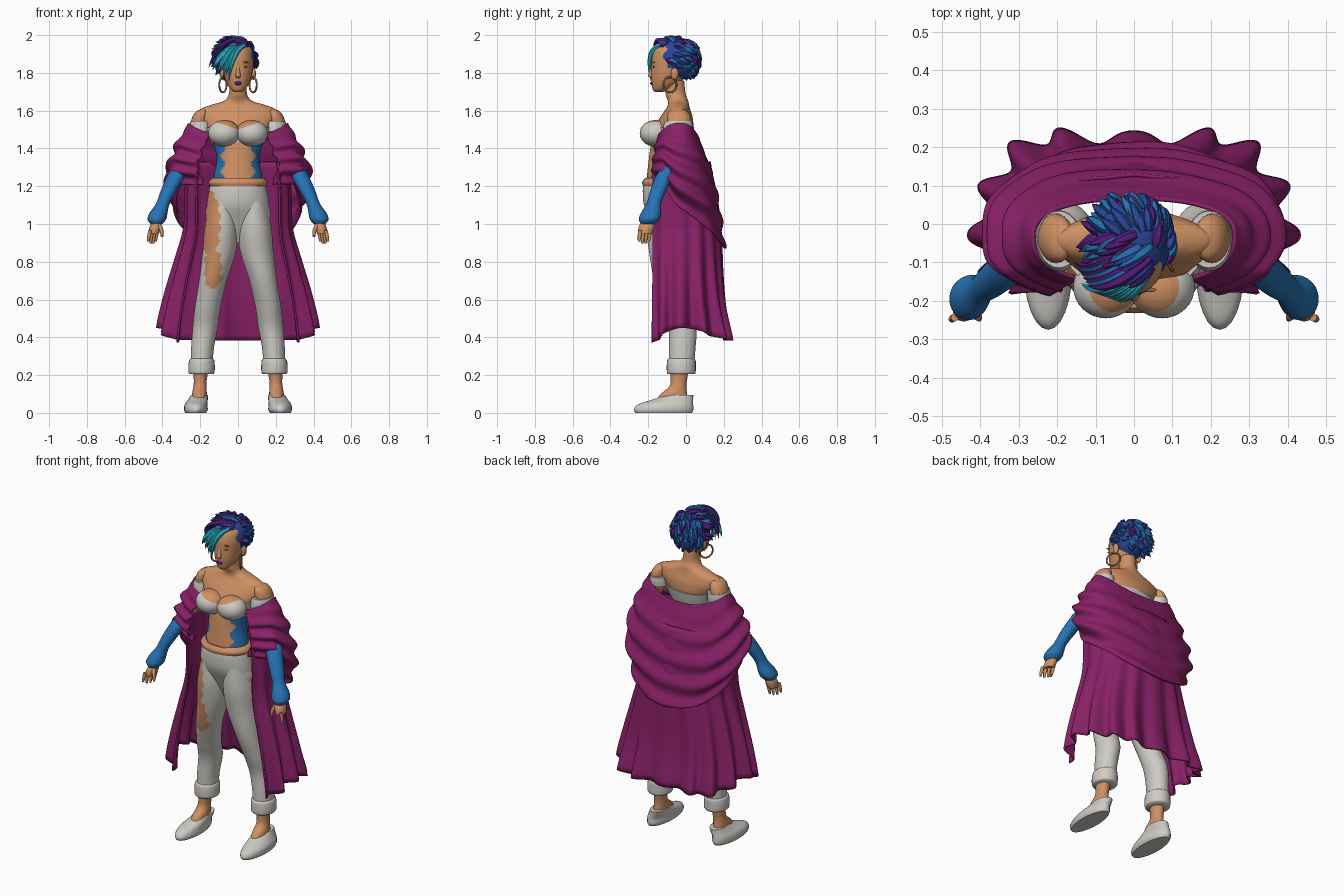
import bpy, bmesh, math, random
from mathutils import Vector, Matrix

random.seed(4)
cube = bpy.data.objects.get("Cube")
if cube:
    bpy.data.objects.remove(cube, do_unlink=True)


def material(name, r, g, b):
    m = bpy.data.materials.new(name)
    m.use_nodes = True
    m.diffuse_color = (r, g, b, 1)
    m.node_tree.nodes["Principled BSDF"].inputs["Base Color"].default_value = (r, g, b, 1)
    return m


skin = material("skin", 0.62, 0.28, 0.125)
white = material("white_cloth", 0.62, 0.6, 0.56)
magenta = material("magenta_cloth", 0.25, 0.015, 0.135)
blue = material("bright_blue", 0.02, 0.17, 0.46)
navy = material("dark_blue", 0.022, 0.06, 0.31)
purple = material("purple", 0.09, 0.012, 0.2)
cyan = material("cyan", 0.025, 0.46, 0.6)
brown = material("brown", 0.36, 0.16, 0.07)
made = []


def finish(name, bm, mats, paint=None):
    """Turn a bmesh into an object, choosing face colours by a rule."""
    bmesh.ops.recalc_face_normals(bm, faces=bm.faces)
    for f in bm.faces:
        f.material_index = int(paint(f.calc_center_median())) if paint else 0
    me = bpy.data.meshes.new(name)
    bm.to_mesh(me)
    bm.free()
    for m in mats:
        me.materials.append(m)
    ob = bpy.data.objects.new(name, me)
    bpy.context.collection.objects.link(ob)
    made.append(ob)
    return ob


def spline(keys, t):
    """Smooth interpolation through evenly spaced rows."""
    n = len(keys) - 1
    i = min(int(t * n), n - 1)
    u = t * n - i
    rows = [keys[max(0, min(n, i + k))] for k in (-1, 0, 1, 2)]
    return [b + u / 2 * (c - a + u * (2 * a - 5 * b + 4 * c - d + u * (3 * (b - c) + d - a)))
            for a, b, c, d in zip(*rows)]


def loft(name, rings, mats, side=1, n=24, k=4, paint=None):
    """Skin through level ellipses given as x, y, z, half width, half depth."""
    bm = bmesh.new()
    steps = (len(rings) - 1) * k
    loops = []
    for s in range(steps + 1):
        x, y, z, rx, ry = spline(rings, s / steps)
        loops.append([bm.verts.new((side * x + rx * math.cos(a), y + ry * math.sin(a), z))
                      for a in (math.tau * j / n for j in range(n))])
    for lo, hi in zip(loops, loops[1:]):
        for j in range(n):
            bm.faces.new((lo[j], lo[(j + 1) % n], hi[(j + 1) % n], hi[j]))
    bm.faces.new(loops[0])
    bm.faces.new(loops[-1])
    return finish(name, bm, mats, paint)


def ball(name, centre, radii, mats, keep=None, cut=None):
    """Ellipsoid; a cutting plane gives the second colour below it."""
    bm = bmesh.new()
    mat = Matrix.Translation(centre) @ Matrix.Diagonal((*radii, 1))
    bmesh.ops.create_uvsphere(bm, u_segments=32, v_segments=24, radius=1, matrix=mat)
    paint = None
    if keep:
        out = [f for f in bm.faces if not keep(f.calc_center_median())]
        bmesh.ops.delete(bm, geom=out, context='FACES')
    if cut:
        co, no = Vector(cut[0]), Vector(cut[1])
        bmesh.ops.bisect_plane(bm, geom=bm.verts[:] + bm.edges[:] + bm.faces[:],
                               plane_co=co, plane_no=no)
        paint = lambda c: (c - co).dot(no) < 0
    return finish(name, bm, mats, paint)


def sheet(name, point, nu, nv):
    """Open cloth surface from a function of u and v, given thickness."""
    bm = bmesh.new()
    g = [[bm.verts.new(point(2 * i / nu - 1, j / nv)) for i in range(nu + 1)] for j in range(nv + 1)]
    for j in range(nv):
        for i in range(nu):
            bm.faces.new((g[j][i], g[j][i + 1], g[j + 1][i + 1], g[j + 1][i]))
    ob = finish(name, bm, [magenta])
    ob.modifiers.new("thickness", 'SOLIDIFY').thickness = 0.01


def power(v, p=0.85):
    return math.copysign(abs(v) ** p, v)


# Colour rules
def tattoo(c):
    return 1.24 < c.z < 1.43 and abs(c.x) > 0.08 + 0.013 * math.sin(c.z * 75)


def torn(c):
    wob = 0.006 * math.sin(c.z * 95)
    upper = ((c.x + 0.15 + wob) / 0.057) ** 2 + ((c.z - 1.0) / 0.175) ** 2 < 1
    lower = ((c.x + 0.132 + wob) / 0.044) ** 2 + ((c.z - 0.76) / 0.1) ** 4 < 1
    return c.y < -0.1 and (upper or lower)


# Torso, neck and head
loft("torso", [(0, -.11, 1.18, .14, .105), (0, -.105, 1.27, .125, .1), (0, -.1, 1.35, .113, .096),
               (0, -.085, 1.43, .135, .1), (0, -.068, 1.5, .165, .105), (0, -.052, 1.56, .2, .088),
               (0, -.043, 1.605, .2, .066), (0, -.04, 1.63, .145, .056), (0, -.042, 1.652, .075, .054),
               (0, -.055, 1.69, .048, .053), (0, -.06, 1.76, .046, .05)],
     [skin, blue], n=96, k=10, paint=tattoo)
loft("head", [(0, -.145, 1.698, .018, .02), (0, -.132, 1.713, .038, .045), (0, -.112, 1.74, .057, .07),
              (0, -.095, 1.78, .071, .09), (0, -.08, 1.83, .08, .103), (0, -.072, 1.88, .083, .108),
              (0, -.068, 1.93, .072, .092), (0, -.065, 1.965, .03, .045)], [skin], n=32)
loft("nose", [(0, -.174, 1.84, .008, .007), (0, -.183, 1.81, .01, .01),
              (0, -.188, 1.785, .014, .013), (0, -.178, 1.773, .01, .01)], [skin], n=12)
ball("lips", (0, -.178, 1.745), (.019, .012, .011), [purple])

# Bandeau and trouser top
loft("bandeau", [(0, -.08, 1.425, .14, .105), (0, -.075, 1.46, .158, .109), (0, -.068, 1.51, .18, .112)],
     [white], n=40)
loft("waistband_roll", [(0, -.11, 1.195, .145, .115), (0, -.11, 1.22, .157, .122),
                        (0, -.108, 1.243, .138, .11)], [skin], n=40)
loft("trouser_seat", [(0, -.1, .9, .06, .03), (0, -.103, 1.02, .165, .085), (0, -.107, 1.1, .165, .115),
                      (0, -.11, 1.17, .155, .119), (0, -.11, 1.215, .145, .115)],
     [white, skin], n=96, k=14, paint=torn)

for s, tag in ((1, "left"), (-1, "right")):
    # Face and bust
    ball(tag + "_ear", (s * .083, -.06, 1.795), (.012, .02, .032), [skin])
    ball(tag + "_eye", (s * .034, -.17, 1.832), (.016, .006, .005), [brown])
    ball(tag + "_brow", (s * .036, -.171, 1.856), (.022, .006, .004), [brown])
    ball(tag + "_breast", (s * .073, -.163, 1.48), (.085, .082, .07), [skin, white],
         cut=((0, 0, 1.5), (-s * .34, 0, 1)))
    bpy.ops.mesh.primitive_torus_add(major_radius=.04, minor_radius=.005, major_segments=32,
                                     minor_segments=8, location=(s * .08, -.085, 1.737),
                                     rotation=(0, math.pi / 2, s * .5))
    hoop = bpy.context.object
    hoop.name = tag + "_hoop_earring"
    hoop.data.materials.append(brown)
    made.append(hoop)

    # Arm, glove and hand
    loft(tag + "_upper_arm", [(.175, -.042, 1.61, .012, .02), (.189, -.041, 1.595, .034, .05),
                              (.203, -.037, 1.55, .045, .064), (.222, -.034, 1.46, .043, .053),
                              (.265, -.04, 1.37, .042, .046), (.305, -.07, 1.3, .045, .046)], [skin], s)
    loft(tag + "_bandeau_sleeve", [(.195, -.045, 1.49, .06, .078), (.196, -.042, 1.52, .06, .078),
                                   (.195, -.04, 1.545, .056, .074)], [white], s)
    loft(tag + "_forearm", [(.295, -.06, 1.33, .044, .045), (.325, -.11, 1.26, .047, .046),
                            (.365, -.145, 1.18, .043, .043), (.397, -.17, 1.11, .036, .038),
                            (.42, -.185, 1.06, .047, .053), (.43, -.195, 1.025, .05, .055),
                            (.432, -.203, 1.0, .03, .036)], [blue], s)
    loft(tag + "_palm", [(.43, -.203, 1.01, .027, .035), (.438, -.21, .98, .031, .042),
                         (.445, -.216, .95, .027, .037)], [skin], s, n=16)
    for i in range(4):
        t = i - 1.5
        x, y = .446 + t * .013, -.217 - t * .017
        loft(f"{tag}_finger_{i + 1}", [(x, y, .965, .01, .011), (x + .007, y - .004, .93, .009, .01),
                                       (x + .01, y - .006, .892 + abs(t) * .01, .006, .006)],
             [skin], s, n=8, k=2)
    loft(tag + "_thumb", [(.422, -.225, 1.0, .012, .013), (.406, -.24, .97, .011, .012),
                          (.402, -.247, .93, .006, .007)], [skin], s, n=8, k=2)

    # Leg, cuff and shoe
    loft(tag + "_trouser_leg", [(.08, -.107, 1.12, .07, .1), (.088, -.104, .98, .089, .108),
                                (.1, -.1, .85, .088, .095), (.133, -.088, .7, .073, .082),
                                (.16, -.055, .56, .068, .073), (.174, -.02, .45, .066, .074),
                                (.188, -.02, .34, .06, .07), (.193, -.025, .23, .057, .066)],
         [white, skin], s, n=80, k=14, paint=torn)
    loft(tag + "_cuff", [(.193, -.025, .205, .062, .07), (.193, -.025, .215, .069, .076),
                         (.193, -.025, .25, .07, .077), (.192, -.024, .28, .066, .075),
                         (.192, -.024, .288, .056, .066)], [white], s)
    loft(tag + "_foot", [(.206, -.075, .06, .04, .085), (.204, -.064, .1, .039, .07),
                         (.202, -.045, .135, .035, .047), (.2, -.038, .17, .034, .043),
                         (.196, -.035, .24, .042, .05)], [skin], s)
    loft(tag + "_shoe", [(.224, -.118, 0, .055, .15), (.223, -.118, .018, .063, .157),
                         (.222, -.108, .045, .06, .146), (.212, -.07, .07, .052, .108),
                         (.204, -.036, .095, .045, .075)], [white], s)


# Long coat skirt with vertical folds, wide at the back corners, open in front
def coat(u, v):
    a = u * math.radians(130)
    hem = 0.335 + 0.05 * math.cos(a / 2) + 0.08 * math.sin(a) ** 6
    z = 1.33 + (hem - 1.33) * v
    w, b = spline([(.27, .16), (.28, .195), (.285, .215), (.33, .22), (.375, .23), (.405, .255)], v)
    r = 1 + (0.012 + 0.06 * v * v) * math.cos(16 * a)
    b *= 1 + 0.2 * v * v * math.sin(2 * a) ** 2
    y = power(math.cos(a)) * (b if abs(a) < math.pi / 2 else 0.215)
    return w * r * power(math.sin(a)), -0.03 + r * y, z


# Draped shawl collar with swooping horizontal folds
def shawl(u, v):
    a = u * math.radians(150)
    rim = 1.46 + 0.075 * math.sin(a) ** 2
    hem = 0.87 + 0.34 * min(1, abs(u) / .8) ** 1.6
    z = rim + (hem - rim) * v
    w, b, f = spline([(.265, .1, .13), (.318, .145, .15), (.352, .18, .16),
                      (.383, .205, .17), (.375, .222, .17), (.325, .235, .16)], v)
    fold = 0.04 * math.sin(v * 27 + 0.8 * math.sin(3 * a)) * min(1, v * 4)
    r = 1 + fold + 0.012 * math.sin(9 * a) * v
    y = power(math.cos(a)) * (b if abs(a) < math.pi / 2 else f)
    return w * r * power(math.sin(a)), -0.03 + r * y, z


sheet("coat_skirt", coat, 200, 30)
sheet("shawl_collar", shawl, 90, 60)

# Hair cap
crown = Vector((-.005, -.055, 1.868))
size = Vector((.098, .116, .112))
ball("hair_cap", crown, size, [navy],
     keep=lambda c: c.z > 1.765 + 1.4 * max(0, -0.04 - c.y))


def shell(d, scale):
    p = crown + Vector([d[i] * size[i] * scale for i in range(3)])
    p.z = min(p.z, 1.99)
    return p


# Swept locks sorted by colour
locks = {"dark": [], "blue": [], "purple": [], "cyan": []}
while sum(map(len, locks.values())) < 110:
    d = Vector((random.gauss(0, 1), random.gauss(0, 1), random.gauss(.3, 1))).normalized()
    flow = Vector((-.3, .15, -.6)) if d.y > 0.25 else Vector((-.75, -.3, -.2))
    if d.x > 0.55:
        flow = Vector((-.1, .6, -.3))
    tip = (d + flow * random.uniform(.6, .95)).normalized()
    if d.z < -.75 or (d.y < -.4 and d.z < .5) or (d.z < -.2 and d.y < .2):
        continue
    if tip.y < -.3 and tip.z < .5 or tip.z < -.85 or (tip.y < .1 and tip.z < -.4):
        continue
    lift = 1.1 + 0.27 * max(0, -tip.x) + random.uniform(0, .14)
    weights = (2, 4, 4) if d.z > .2 and d.x < .3 and d.y < .3 else (5, 4, 1)
    tone = random.choices(("dark", "blue", "purple"), weights)[0]
    locks[tone].append((shell(d, .97), shell((d + tip).normalized(), 1.09), shell(tip, lift)))

# Fringe over one eye, with darker locks above it
for i in range(7):
    t = i / 6
    locks["cyan"].append((Vector((.035 - .05 * t, -.13 - .01 * t, 1.945)),
                          Vector((-.03 - .07 * t, -.215 + .03 * t, 1.93 - .02 * t)),
                          Vector((-.05 - .085 * t, -.185 + .03 * t, 1.755 + .06 * t + .02 * (i % 2)))))
    locks[("purple", "blue")[i % 2]].append(
        (Vector((.04 - .07 * t, -.09 + .03 * t, 1.965)),
         Vector((-.06 - .04 * t, -.18 + .05 * t, 1.995 - .03 * t)),
         Vector((-.12 - .035 * t, -.16 + .06 * t, 1.91 - .08 * t))))

for (tone, paths), mat in zip(locks.items(), (navy, blue, purple, cyan)):
    cu = bpy.data.curves.new(tone + "_hair_locks", 'CURVE')
    cu.dimensions = '3D'
    cu.bevel_depth = 1
    cu.bevel_resolution = 1
    cu.resolution_u = 5
    for path in paths:
        sp = cu.splines.new('NURBS')
        sp.points.add(2)
        for p, co, rad in zip(sp.points, path, (.012, .023, .001)):
            p.co = (*co, 1)
            p.radius = rad
        sp.order_u = 3
        sp.use_endpoint_u = True
    cu.materials.append(mat)
    ob = bpy.data.objects.new(tone + "_hair_locks", cu)
    bpy.context.collection.objects.link(ob)
    bpy.ops.object.select_all(action='DESELECT')
    ob.select_set(True)
    bpy.context.view_layer.objects.active = ob
    bpy.ops.object.convert(target='MESH')
    made.append(bpy.context.view_layer.objects.active)

# Smooth shading that keeps hard edges
bpy.ops.object.select_all(action='DESELECT')
for ob in made:
    ob.select_set(True)
bpy.context.view_layer.objects.active = made[0]
bpy.ops.object.shade_smooth_by_angle(angle=math.radians(50))
